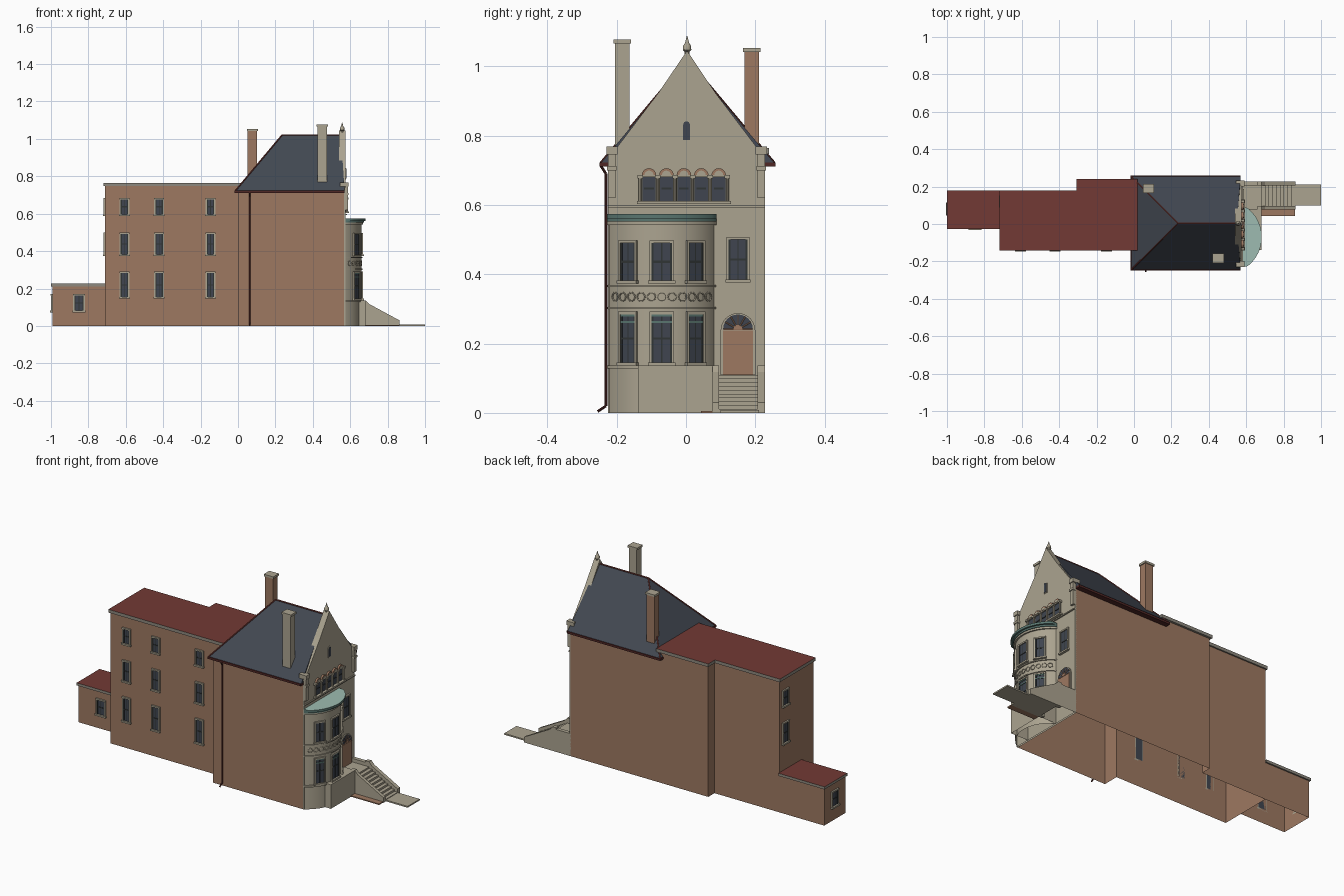
import bpy, bmesh, math
from mathutils import Matrix, Vector

if "Cube" in bpy.data.objects:
    bpy.data.objects.remove(bpy.data.objects["Cube"])

COLOURS = {
    "brick": (0.34, 0.19, 0.12), "stone": (0.41, 0.37, 0.28),
    "slate": (0.055, 0.065, 0.085), "red_roof": (0.17, 0.042, 0.035),
    "copper_green": (0.34, 0.50, 0.44), "glass": (0.05, 0.06, 0.08),
    "dark_red_trim": (0.08, 0.02, 0.018), "dark_sash": (0.03, 0.035, 0.035),
    "grey_cornice": (0.27, 0.25, 0.21), "dull_green": (0.10, 0.18, 0.16),
}
MATS = {}
for key, rgb in COLOURS.items():
    m = bpy.data.materials.new(key)
    m.use_nodes = True
    m.diffuse_color = (*rgb, 1)
    m.node_tree.nodes["Principled BSDF"].inputs["Base Color"].default_value = (*rgb, 1)
    MATS[key] = m

ORDER = {"xy": lambda p, q, a: (p, q, a), "yz": lambda p, q, a: (a, p, q),
         "xz": lambda p, q, a: (p, a, q)}


def arc(cx, cy, r, a0=0, a1=180, n=12):
    angles = [math.radians(a0 + (a1 - a0) * i / n) for i in range(n + 1)]
    return [(cx + r * math.cos(a), cy + r * math.sin(a)) for a in angles]


def wall_frame(x, y, degrees):
    """Local +x points out of the wall, local y runs along it."""
    return Matrix.Translation((x, y, 0)) @ Matrix.Rotation(math.radians(degrees), 4, "Z")


class Part:
    def __init__(self, name):
        self.name, self.bm, self.mats = name, bmesh.new(), []

    def face(self, pts, mat, frame=Matrix()):
        if mat not in self.mats:
            self.mats.append(mat)
        f = self.bm.faces.new([self.bm.verts.new(frame @ Vector(p)) for p in pts])
        f.material_index = self.mats.index(mat)

    def prism(self, plane, outline, a0, a1, mat, frame=Matrix(), base=True, top=None):
        to3d = ORDER[plane]
        lo = [to3d(p, q, a0) for p, q in outline]
        hi = [to3d(p, q, a1) for p, q in outline]
        if base:
            self.face(lo[::-1], mat, frame)
        self.face(hi, top or mat, frame)
        for i in range(len(lo)):
            j = (i + 1) % len(lo)
            self.face([lo[i], lo[j], hi[j], hi[i]], mat, frame)

    def box(self, x0, x1, y0, y1, z0, z1, mat, frame=Matrix(), base=True, top=None):
        self.prism("xy", [(x0, y0), (x1, y0), (x1, y1), (x0, y1)], z0, z1, mat, frame, base, top)

    def lathe(self, p, q, profile, mat, n=10):
        """Turned shape from p to q; profile holds (fraction, radius)."""
        p, q = Vector(p), Vector(q)
        turn = (q - p).to_track_quat("Z", "Y").to_matrix()
        rings = [[p.lerp(q, t) + turn @ Vector((u, v, 0))
                  for u, v in arc(0, 0, r, 0, 360, n)[:-1]] for t, r in profile]
        for a, b in zip(rings, rings[1:]):
            for i in range(n):
                j = (i + 1) % n
                self.face([a[i], a[j], b[j], b[i]], mat)
        self.face(rings[0][::-1], mat)
        self.face(rings[-1], mat)

    def rod(self, p, q, r, mat):
        self.lathe(p, q, [(0, r), (1, r)], mat)

    def done(self, smooth=False):
        bmesh.ops.remove_doubles(self.bm, verts=self.bm.verts, dist=1e-5)
        bmesh.ops.recalc_face_normals(self.bm, faces=self.bm.faces)
        mesh = bpy.data.meshes.new(self.name)
        self.bm.to_mesh(mesh)
        self.bm.free()
        for key in self.mats:
            mesh.materials.append(MATS[key])
        ob = bpy.data.objects.new(self.name, mesh)
        bpy.context.collection.objects.link(ob)
        if smooth:
            bpy.ops.object.select_all(action="DESELECT")
            ob.select_set(True)
            bpy.context.view_layer.objects.active = ob
            bpy.ops.object.shade_smooth_by_angle(angle=math.radians(35))


def window(name, frame, w, z0, z1, transom=False):
    p, h, t = Part(name), w / 2, 0.006
    mid = (z0 + z1) / 2
    p.box(0, 0.003, -h, h, z0, z1, "glass", frame)
    for s in (-1, 1):
        a, b = sorted((s * h, s * (h + t)))
        p.box(0, 0.008, a, b, z0, z1, "stone", frame)
        a, b = sorted((s * h, s * (h - t)))
        p.box(0, 0.005, a, b, z0, z1, "dark_sash", frame)
    p.box(0, 0.005, -h, h, mid - 0.003, mid + 0.003, "dark_sash", frame)
    p.box(0, 0.004, -0.0015, 0.0015, z0, z1, "dark_sash", frame)
    p.box(0, 0.013, -h - 0.009, h + 0.009, z0 - 0.009, z0, "stone", frame)
    p.box(0, 0.009, -h - t, h + t, z1, z1 + 0.008, "stone", frame)
    if transom:
        p.box(0, 0.006, -h, h, z1 - 0.025, z1 - 0.019, "dull_green", frame)
        p.box(0, 0.006, -h, h, z1 - 0.006, z1, "dull_green", frame)
    p.done()


# Brick walls, open underneath
def walls(name, path, top):
    p = Part(name)
    for (ax, ay), (bx, by) in zip(path, path[1:]):
        p.face([(ax, ay, 0), (bx, by, 0), (bx, by, top), (ax, ay, top)], "brick")
    p.done()


middle = [(0, -0.135), (-0.71, -0.135), (-0.71, 0.172), (-0.3, 0.172), (-0.3, 0.228), (0, 0.228)]
rear = [(-0.71, -0.018), (-0.993, -0.018), (-0.993, 0.172), (-0.71, 0.172)]
walls("main_walls_right", [(0.568, -0.225), (0, -0.225), (0, -0.135)], 0.725)
walls("main_wall_left", [(0, 0.228), (0.568, 0.228)], 0.725)
walls("middle_walls", middle, 0.75)
walls("rear_walls", rear, 0.213)

# Flat red roofs with grey cornices
p = Part("middle_roof")
outer = [(0.02, -0.143), (-0.718, -0.143), (-0.718, 0.18), (-0.308, 0.18), (-0.308, 0.24), (0.02, 0.24)]
p.prism("xy", outer, 0.747, 0.765, "grey_cornice", top="red_roof")
p.done()
p = Part("rear_roof")
p.box(-1, -0.71, -0.026, 0.18, 0.211, 0.226, "grey_cornice", top="red_roof")
p.done()

# Hipped slate roof, ridge tiles and gutters
p = Part("main_roof")
a, b, c, d = [(-0.015, -0.245, 0.722), (0.57, -0.245, 0.722), (0.57, 0.254, 0.722), (-0.015, 0.254, 0.722)]
r0, r1 = (0.235, 0.004, 1.02), (0.55, 0.004, 1.02)
for f in ([a, b, r1, r0], [c, d, r0, r1], [d, a, r0], [b, c, r1], [a, d, c, b]):
    p.face(f, "slate")
p.done()
p = Part("ridge_tiles")
for q, r in ((r0, r1), (a, r0), (d, r0)):
    p.rod(q, r, 0.004, "red_roof")
p.done()
p = Part("gutters")
p.box(-0.018, 0.57, -0.249, -0.222, 0.711, 0.723, "dark_red_trim")
p.box(-0.018, 0.57, 0.226, 0.258, 0.711, 0.723, "dark_red_trim")
p.box(-0.018, 0.002, -0.249, 0.258, 0.711, 0.723, "dark_red_trim")
p.done()
p = Part("drainpipe")
pipe = [(0.063, -0.245, 0.712), (0.063, -0.231, 0.69), (0.063, -0.231, 0.02), (0.063, -0.255, 0.004)]
for q, r in zip(pipe, pipe[1:]):
    p.rod(q, r, 0.004, "dark_red_trim")
p.done()

# Chimneys
for name, x, y, z, mat in (("stone_chimney", 0.45, -0.184, 1.078, "stone"),
                           ("brick_chimney", 0.077, 0.19, 1.053, "brick")):
    p = Part(name)
    p.box(x - 0.025, x + 0.025, y - 0.021, y + 0.021, 0.73, z - 0.012, mat)
    p.box(x - 0.03, x + 0.03, y - 0.025, y + 0.025, z - 0.012, z, "stone")
    p.done()

# Stone facade, gable and corner piers
p = Part("facade")
p.box(0.566, 0.575, -0.225, 0.228, 0, 0.74, "stone", base=False)
gable = [(0.228, 0.735), (0.205, 0.765), (0.085, 0.923), (0.003, 1.045),
         (-0.08, 0.923), (-0.2, 0.765), (-0.223, 0.735)]
p.prism("yz", gable, 0.54, 0.575, "stone")
for side in (-1, 1):
    y = 0.0015 + side * 0.2155
    p.box(0.575, 0.587, y - 0.011, y + 0.011, 0.62, 0.745, "stone")
    p.box(0.575, 0.592, y - 0.014, y + 0.014, 0.7, 0.712, "stone")
    p.box(0.545, 0.592, y - 0.016, y + 0.016, 0.745, 0.768, "stone")
p.box(0.575, 0.582, -0.225, 0.228, 0.592, 0.598, "stone")
p.done()
p = Part("gable_finial")
p.lathe((0.557, 0.003, 1.03), (0.557, 0.003, 1.088),
        [(0, 0.008), (0.2, 0.007), (0.3, 0.013), (0.5, 0.012), (0.65, 0.006), (1, 0.001)], "stone")
p.done(True)

# Gable slit window
p = Part("gable_slit")
slit = [(-0.008, 0.788), (0.011, 0.788)] + arc(0.0015, 0.832, 0.0095, n=8)
edge = [(-0.012, 0.784), (0.015, 0.784)] + arc(0.0015, 0.832, 0.0135, n=8)
p.prism("yz", edge, 0.575, 0.578, "stone")
p.prism("yz", slit, 0.575, 0.58, "glass")
p.done()

# Row of arched attic windows with little columns
front = wall_frame(0.575, 0, 0)
p = Part("attic_arcade")
step = 0.0503
for i in range(5):
    y = -0.1068 + i * step
    p.box(0, 0.003, y - 0.019, y + 0.019, 0.612, 0.684, "glass", front)
    p.box(0, 0.006, y - 0.014, y + 0.014, 0.645, 0.65, "dark_sash", front)
    p.box(0, 0.01, y - 0.019, y + 0.019, 0.68, 0.687, "stone", front)
    p.prism("yz", arc(y, 0.685, 0.021, n=10), 0, 0.01, "brick", front)
    p.prism("yz", arc(y, 0.686, 0.013, n=10), 0, 0.012, "stone", front)
for i in range(6):
    y = -0.132 + i * step
    p.rod((0.583, y, 0.612), (0.583, y, 0.678), 0.005, "stone")
    p.box(0, 0.016, y - 0.008, y + 0.008, 0.676, 0.687, "stone", front)
p.box(0, 0.018, -0.142, 0.13, 0.603, 0.612, "stone", front)
p.done()

# Curved bay
RADIUS, BX, BY = 0.175, 0.485, -0.07


def bay_outline(offset):
    r = RADIUS + offset
    half = math.degrees(math.acos((0.575 - BX) / r))
    return [(x, max(BY - 0.158, min(BY + 0.158, y))) for x, y in arc(BX, BY, r, -half, half, 32)]


p = Part("bay")
p.prism("xy", bay_outline(0), 0, 0.55, "stone", base=False)
for z0, z1, off in ((0.128, 0.137, 0.008), (0.3, 0.306, 0.005), (0.363, 0.369, 0.006), (0.542, 0.552, 0.008)):
    p.prism("xy", bay_outline(off), z0, z1, "stone")
p.done(True)
p = Part("bay_cornice")
p.prism("xy", bay_outline(0.013), 0.552, 0.561, "dull_green")
p.prism("xy", bay_outline(0.023), 0.561, 0.574, "dull_green", top="copper_green")
p.done(True)
for label, deg, w in (("right", -33, 0.05), ("middle", 0, 0.06), ("left", 33, 0.05)):
    t = math.radians(deg)
    frame = wall_frame(BX + RADIUS * math.cos(t), BY + RADIUS * math.sin(t), deg)
    window("bay_lower_window_" + label, frame, w, 0.146, 0.284, True)
    window("bay_upper_window_" + label, frame, w, 0.382, 0.49)

# Carved rings around the bay
p = Part("bay_frieze")
for i in range(11):
    deg = -50 + i * 10
    frame = wall_frame(BX, BY, deg)
    loop = [frame @ Vector((RADIUS + 0.001, y, z)) for y, z in arc(0, 0.335, 0.012, 0, 360, 10)]
    for q, r in zip(loop, loop[1:]):
        p.lathe(q, r, [(0, 0.0025), (1, 0.0025)], "stone", 6)
p.done()

# Entrance door with fanlight
p = Part("front_door")
surround = [(0.1, 0.11), (0.2, 0.11)] + arc(0.15, 0.238, 0.05)
p.prism("yz", surround, 0, 0.005, "stone", front)
p.box(0, 0.008, 0.107, 0.193, 0.11, 0.238, "brick", front)
p.prism("yz", arc(0.15, 0.241, 0.043), 0, 0.007, "glass", front)
for y, z in arc(0.15, 0.241, 0.042, 0, 180, 6):
    p.rod((0.582, 0.15, 0.241), (0.582, y, z), 0.002, "brick")
p.prism("yz", arc(0.15, 0.241, 0.013), 0, 0.009, "brick", front)
p.done()
window("upper_front_window", wall_frame(0.575, 0.15, 0), 0.055, 0.385, 0.5)

# Side and back windows
for col, x in enumerate((-0.607, -0.422, -0.147)):
    for row, (z0, z1) in enumerate(((0.155, 0.283), (0.383, 0.492), (0.597, 0.677))):
        window(f"side_window_{col}_{row}", wall_frame(x, -0.135, -90), 0.04, z0, z1)
window("rear_side_window", wall_frame(-0.85, -0.018, -90), 0.05, 0.082, 0.162)
window("rear_end_window", wall_frame(-0.993, 0.08, 180), 0.05, 0.082, 0.162)
window("back_window_lower", wall_frame(-0.71, 0.12, 180), 0.045, 0.383, 0.492)
window("back_window_upper", wall_frame(-0.71, 0.12, 180), 0.045, 0.597, 0.677)

# Stoop, steps, cheek walls and path
p = Part("stoop")
p.box(0.575, 0.683, -0.138, 0.08, 0, 0.137, "stone", base=False)
p.box(0.575, 0.683, 0.08, 0.228, 0, 0.108, "stone", base=False)
for i in range(9):
    p.box(0.683, 0.863 - i * 0.02, 0.094, 0.207, i * 0.011, (i + 1) * 0.011, "stone")
cheek = [(0.66, 0), (0.863, 0), (0.863, 0.03), (0.7, 0.118), (0.683, 0.137), (0.66, 0.137)]
for y0, y1 in ((0.077, 0.095), (0.206, 0.228)):
    p.prism("xz", cheek, y0, y1, "stone")
p.box(0.575, 0.67, 0.206, 0.228, 0.1, 0.128, "stone")
p.done()
p = Part("front_path")
p.box(0.86, 1, 0.1, 0.21, 0, 0.008, "stone")
p.box(0.683, 0.86, 0.043, 0.09, 0, 0.006, "brick")
p.done()
